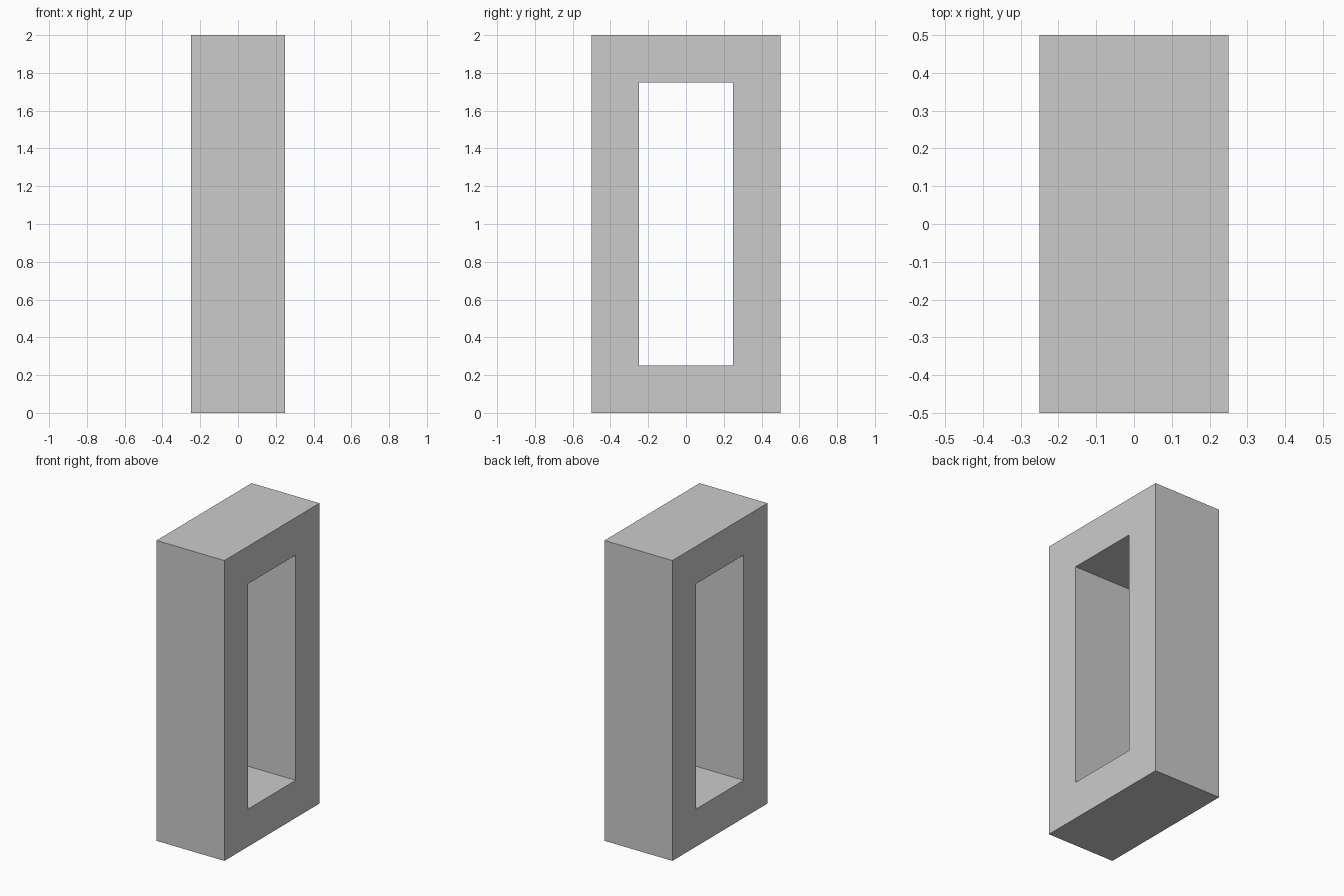
import bpy, bmesh

if "Cube" in bpy.data.objects:
    bpy.data.objects.remove(bpy.data.objects["Cube"])

DEPTH = 0.5


def rect(bm, half_width, z0, z1, x):
    """Rectangular loop of vertices in the plane at x."""
    corners = ((-half_width, z0), (half_width, z0), (half_width, z1), (-half_width, z1))
    return [bm.verts.new((x, y, z)) for y, z in corners]


# Upright frame: a ring between outer and inner rectangles, open through x
bm = bmesh.new()
loops = [rect(bm, 0.5, 0.0, 2.0, -DEPTH / 2),
         rect(bm, 0.5, 0.0, 2.0, DEPTH / 2),
         rect(bm, 0.25, 0.25, 1.75, DEPTH / 2),
         rect(bm, 0.25, 0.25, 1.75, -DEPTH / 2)]

# Join each loop to the next: outside, right face, opening, left face
for a, b in zip(loops, loops[1:] + loops[:1]):
    for i in range(4):
        j = (i + 1) % 4
        bm.faces.new((a[i], a[j], b[j], b[i]))
bmesh.ops.recalc_face_normals(bm, faces=bm.faces)

mesh = bpy.data.meshes.new("frame")
bm.to_mesh(mesh)
bm.free()
bpy.context.collection.objects.link(bpy.data.objects.new("frame", mesh))
